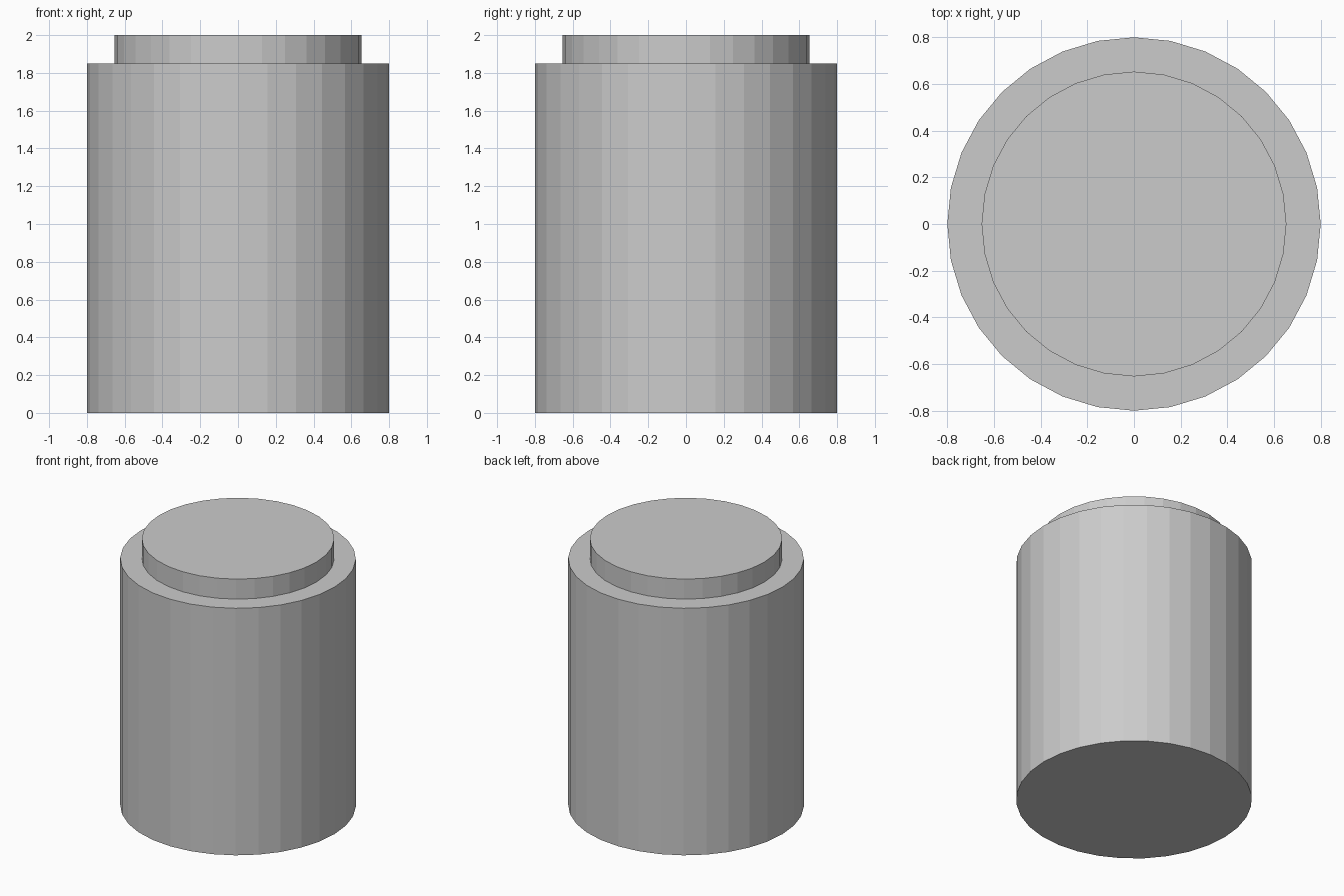
import bpy, bmesh
from math import cos, sin, tau

if "Cube" in bpy.data.objects:
    bpy.data.objects.remove(bpy.data.objects["Cube"])

SIDES = 32
# (radius, height) profile: body wall, shoulder, raised lid
PROFILE = [(0.80, 0.0), (0.80, 1.85), (0.653, 1.85), (0.653, 2.0)]

bm = bmesh.new()
rings = [[bm.verts.new((r * cos(tau * i / SIDES), r * sin(tau * i / SIDES), z))
          for i in range(SIDES)] for r, z in PROFILE]

# Walls and shoulder between successive rings
for low, high in zip(rings, rings[1:]):
    for i in range(SIDES):
        j = (i + 1) % SIDES
        bm.faces.new((low[i], low[j], high[j], high[i]))

# Base and lid top
bm.faces.new(rings[0][::-1])
bm.faces.new(rings[-1])

mesh = bpy.data.meshes.new("stepped_canister")
bm.to_mesh(mesh)
bm.free()
canister = bpy.data.objects.new("stepped_canister", mesh)
bpy.context.collection.objects.link(canister)
